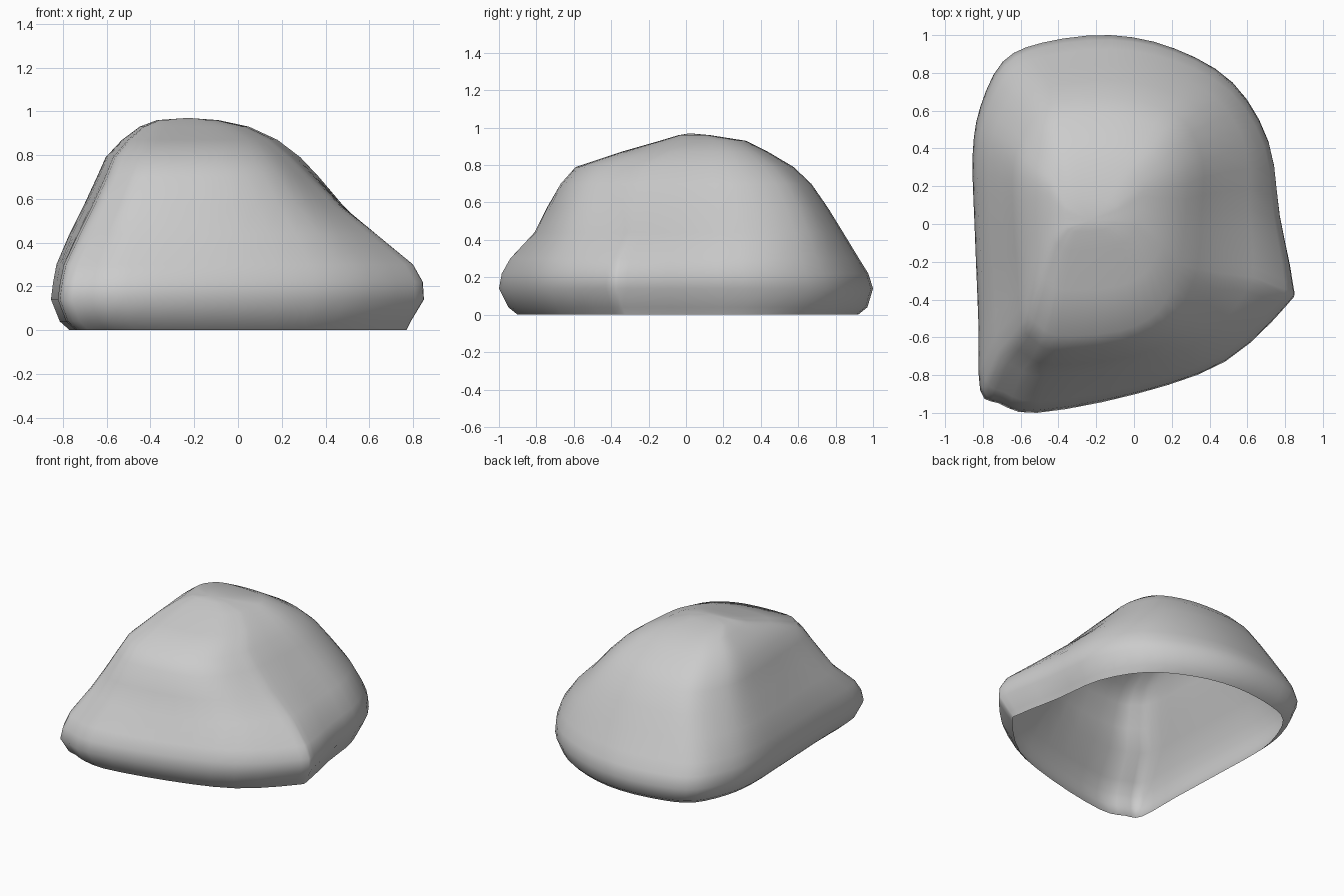
import bpy, bmesh
from mathutils import Vector

if "Cube" in bpy.data.objects:
    bpy.data.objects.remove(bpy.data.objects["Cube"])

# Matching outlines: foot of the rock and shoulder near the top
LOWER = [(-.81, -.87), (-.71, -.94), (-.51, -.99), (.02, -.89), (.49, -.72), (.82, -.42),
         (.85, -.31), (.78, .05), (.72, .44), (.53, .75), (.22, .93), (-.12, 1.0), (-.48, .96),
         (-.69, .86), (-.81, .62), (-.85, .37), (-.84, .0), (-.82, -.50)]
UPPER = [(-.56, -.46), (-.50, -.54), (-.40, -.59), (-.08, -.57), (.12, -.47), (.22, -.29),
         (.25, -.17), (.27, .05), (.28, .28), (.20, .46), (.05, .54), (-.14, .57), (-.35, .56),
         (-.47, .51), (-.56, .38), (-.60, .25), (-.60, .05), (-.58, -.22)]

# height, blend towards the upper outline, x range, y range
LEVELS = [
    (.00, .00, -.77, .77, -.90, .92),
    (.04, .00, -.815, .79, -.95, .97),
    (.14, .00, -.855, .85, -1.0, 1.0),
    (.22, .03, -.845, .845, -.985, .975),
    (.30, .12, -.83, .80, -.94, .925),
    (.44, .45, -.77, .63, -.81, .84),
    (.57, .70, -.705, .48, -.745, .76),
    (.70, .90, -.645, .37, -.67, .67),
    (.79, 1.0, -.605, .285, -.59, .575),
    (.87, 1.0, -.53, .18, -.35, .44),
    (.93, 1.0, -.45, .05, -.14, .32),
    (.96, 1.0, -.37, -.09, -.04, .13),
]
STEPS = 3


def smooth_loop(pts):
    """Closed Catmull-Rom curve through the given points."""
    p = [Vector(q) for q in pts]
    n, out = len(p), []
    for i in range(n):
        a, b, c, d = p[i - 1], p[i], p[(i + 1) % n], p[(i + 2) % n]
        for k in range(STEPS):
            t = k / STEPS
            out.append(0.5 * (2 * b + (c - a) * t + (2 * a - 5 * b + 4 * c - d) * t * t
                              + (3 * b - a - 3 * c + d) * t ** 3))
    return normalise(out)


def normalise(pts):
    """Scale an outline to the unit square."""
    x0, x1 = min(p.x for p in pts), max(p.x for p in pts)
    y0, y1 = min(p.y for p in pts), max(p.y for p in pts)
    return [Vector(((p.x - x0) / (x1 - x0), (p.y - y0) / (y1 - y0))) for p in pts]


# Rock shell, open underneath
low, high = smooth_loop(LOWER), smooth_loop(UPPER)
bm = bmesh.new()
rings = []
for z, t, x0, x1, y0, y1 in LEVELS:
    shape = normalise([a.lerp(b, t) for a, b in zip(low, high)])
    rings.append([bm.verts.new((x0 + p.x * (x1 - x0), y0 + p.y * (y1 - y0), z)) for p in shape])
n = len(low)
for r, s in zip(rings, rings[1:]):
    for i in range(n):
        j = (i + 1) % n
        bm.faces.new((r[i], r[j], s[j], s[i]))

# Rounded summit
peak = bm.verts.new((-.23, .02, .97))
for i in range(n):
    bm.faces.new((rings[-1][i], rings[-1][(i + 1) % n], peak))

for f in bm.faces:
    f.smooth = True
mesh = bpy.data.meshes.new("rock")
bm.to_mesh(mesh)
bm.free()
rock = bpy.data.objects.new("rock", mesh)
bpy.context.collection.objects.link(rock)
